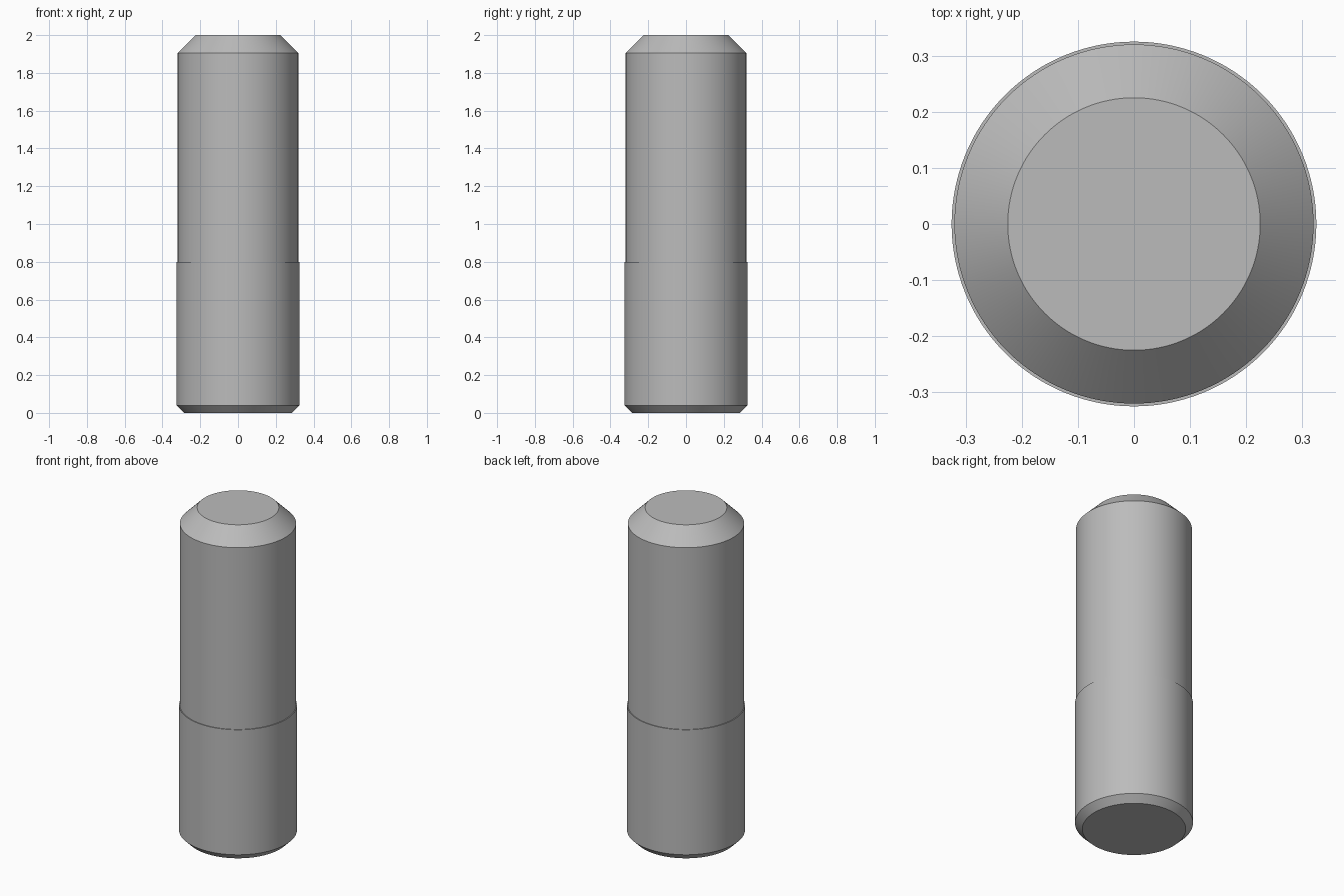
import bpy
import bmesh
import math

default = bpy.data.objects.get("Cube")
if default:
    bpy.data.objects.remove(default)

SEGMENTS = 128
# Outline as (radius, height), from the bottom face to the top face
PROFILE = [(0.285, 0), (0.325, 0.04), (0.325, 0.8),
           (0.32, 0.8), (0.32, 1.905), (0.225, 2)]

steel = bpy.data.materials.new("steel grey")
steel.use_nodes = True
steel.diffuse_color = (0.5, 0.5, 0.5, 1)
steel.node_tree.nodes["Principled BSDF"].inputs["Base Color"].default_value = (0.5, 0.5, 0.5, 1)

# Stepped pin with a chamfer at each end
bm = bmesh.new()
rings = []
for radius, z in PROFILE:
    angles = [math.tau * i / SEGMENTS for i in range(SEGMENTS)]
    rings.append([bm.verts.new((radius * math.cos(a), radius * math.sin(a), z)) for a in angles])
for low, high in zip(rings, rings[1:]):
    for i in range(SEGMENTS):
        j = (i + 1) % SEGMENTS
        bm.faces.new((low[i], low[j], high[j], high[i]))

# Flat end caps
bm.faces.new(reversed(rings[0]))
bm.faces.new(rings[-1])

mesh = bpy.data.meshes.new("stepped_pin")
bm.to_mesh(mesh)
bm.free()
mesh.materials.append(steel)
pin = bpy.data.objects.new("stepped_pin", mesh)
bpy.context.collection.objects.link(pin)

# Smooth round walls, sharp rims
bpy.context.view_layer.objects.active = pin
pin.select_set(True)
bpy.ops.object.shade_smooth_by_angle(angle=math.radians(30))
